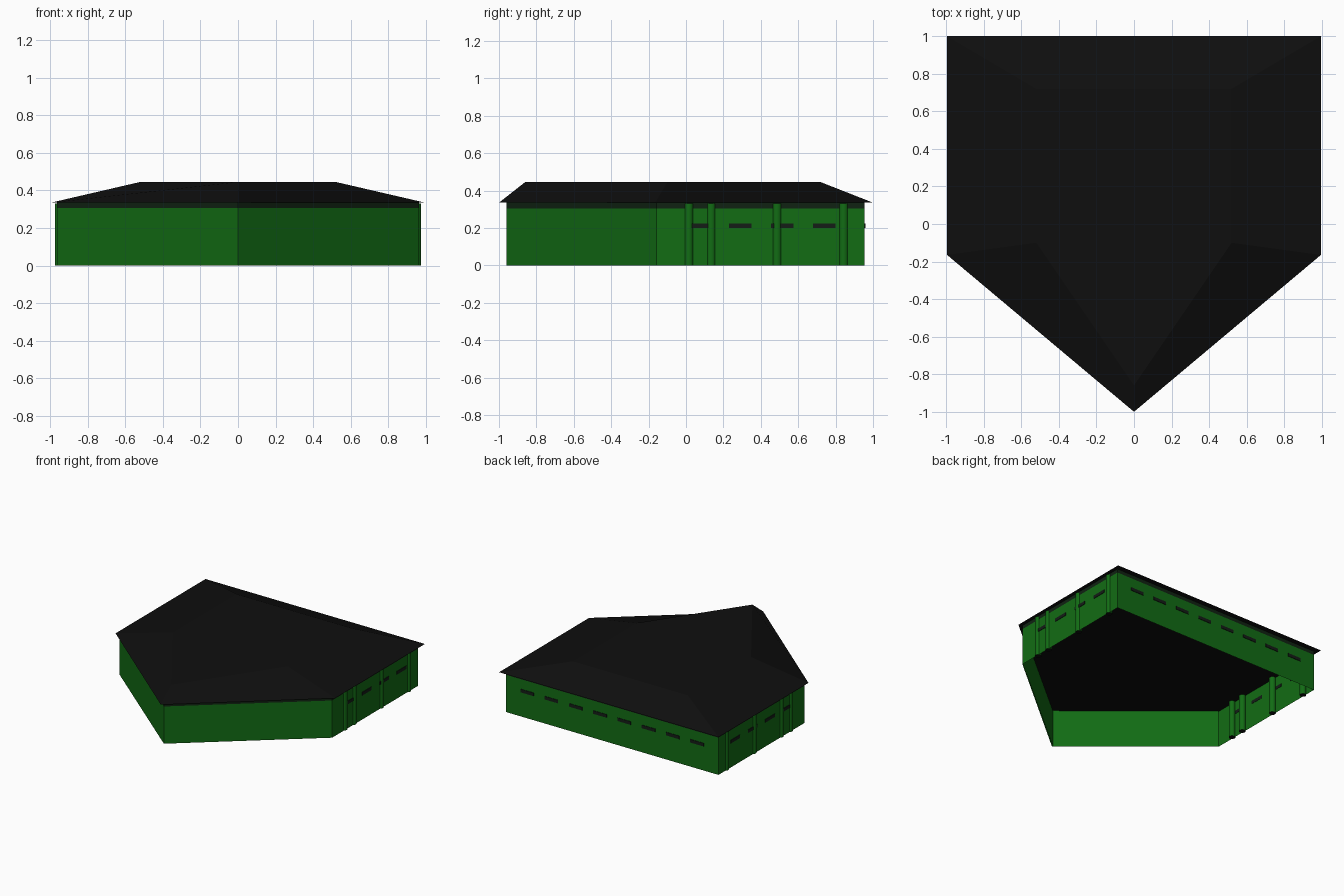
import bpy, bmesh, math
from mathutils import Vector

if "Cube" in bpy.data.objects:
    bpy.data.objects.remove(bpy.data.objects["Cube"])

def mat(name, c):
    m = bpy.data.materials.new(name)
    m.diffuse_color = (*c, 1)
    m.use_nodes = True
    m.node_tree.nodes["Principled BSDF"].inputs["Base Color"].default_value = m.diffuse_color
    return m

GREEN = mat("wall green", (0.006, 0.15, 0.007))
BLACK = mat("roof black", (0.0045, 0.0045, 0.0045))
TRIM = mat("dark green trim", (0.005, 0.016, 0.006))
GLASS = mat("dark window", (0.007, 0.012, 0.008))

def make(name, verts, faces, mats):
    me = bpy.data.meshes.new(name)
    me.from_pydata(verts, [], faces)
    for m in mats:
        me.materials.append(m)
    ob = bpy.data.objects.new(name, me)
    bpy.context.collection.objects.link(ob)
    return ob

def outline(x, back, shoulder, tip):
    """Home-plate shaped plan, counter-clockwise from the front tip."""
    return [(0, tip), (x, shoulder), (x, back), (-x, back), (-x, shoulder)]

def loft(name, low, z0, high, z1, mats):
    verts = [(*p, z0) for p in low] + [(*p, z1) for p in high]
    faces = [(i, (i + 1) % 5, (i + 1) % 5 + 5, i + 5) for i in range(5)]
    faces += [(4, 3, 2, 1, 0), (5, 6, 7, 8, 9)]
    return make(name, verts, faces, mats)

eave = outline(0.995, 1.0, -0.165, -1.0)
crown = outline(0.52, 0.72, -0.10, -0.86)
plan = outline(0.963, 0.955, -0.157, -0.96)

# flat-topped hipped roof
loft("roof", eave, 0.335, crown, 0.445, [BLACK])

# trim slab under the eaves; its underside is the black ceiling
slab = loft("eave_trim", plan, 0.305, plan, 0.335, [TRIM, BLACK])
for p in slab.data.polygons:
    if p.normal.z < -0.5:
        p.material_index = 1

# outer walls, single skin and open below
def wall(name, a, b, z0=0.0, z1=0.305):
    return make(name, [(*a, z0), (*b, z0), (*b, z1), (*a, z1)], [(0, 1, 2, 3)], [GREEN])

for i, name in enumerate(["front_right_wall", "right_wall", "back_wall",
                          "left_wall", "front_left_wall"]):
    wall(name, plan[i], plan[(i + 1) % 5])

# inner lining of the two angled front walls
lining = outline(0.955, 0.955, -0.157, -0.95)
wall("front_right_lining", lining[1], lining[0])
wall("front_left_lining", lining[0], lining[4])

def box(name, center, size, m):
    bm = bmesh.new()
    bmesh.ops.create_cube(bm, size=1)
    for v in bm.verts:
        v.co = Vector(center) + Vector([v.co[k] * size[k] for k in range(3)])
    me = bpy.data.meshes.new(name)
    bm.to_mesh(me)
    bm.free()
    me.materials.append(m)
    ob = bpy.data.objects.new(name, me)
    bpy.context.collection.objects.link(ob)

# slit windows along the back and both sides
for i in range(8):
    box("back_window", (-0.77 + 0.22 * i, 0.956, 0.212), (0.12, 0.006, 0.026), GLASS)
for s in (-1, 1):
    for i in range(4):
        box("side_window", (s * 0.964, 0.065 + 0.225 * i, 0.212), (0.006, 0.12, 0.026), GLASS)

# round columns on both sides, with black feet
for s in (-1, 1):
    for y in (0.015, 0.135, 0.487, 0.843):
        bpy.ops.mesh.primitive_cylinder_add(vertices=12, radius=0.025, depth=0.33,
                                            location=(s * 0.95, y, 0.165))
        ob = bpy.context.object
        ob.name = "side_column"
        ob.data.materials.append(GREEN)
        ob.data.materials.append(BLACK)
        for p in ob.data.polygons:
            if p.normal.z < -0.5:
                p.material_index = 1
        bpy.ops.object.shade_smooth_by_angle(angle=math.radians(40))
